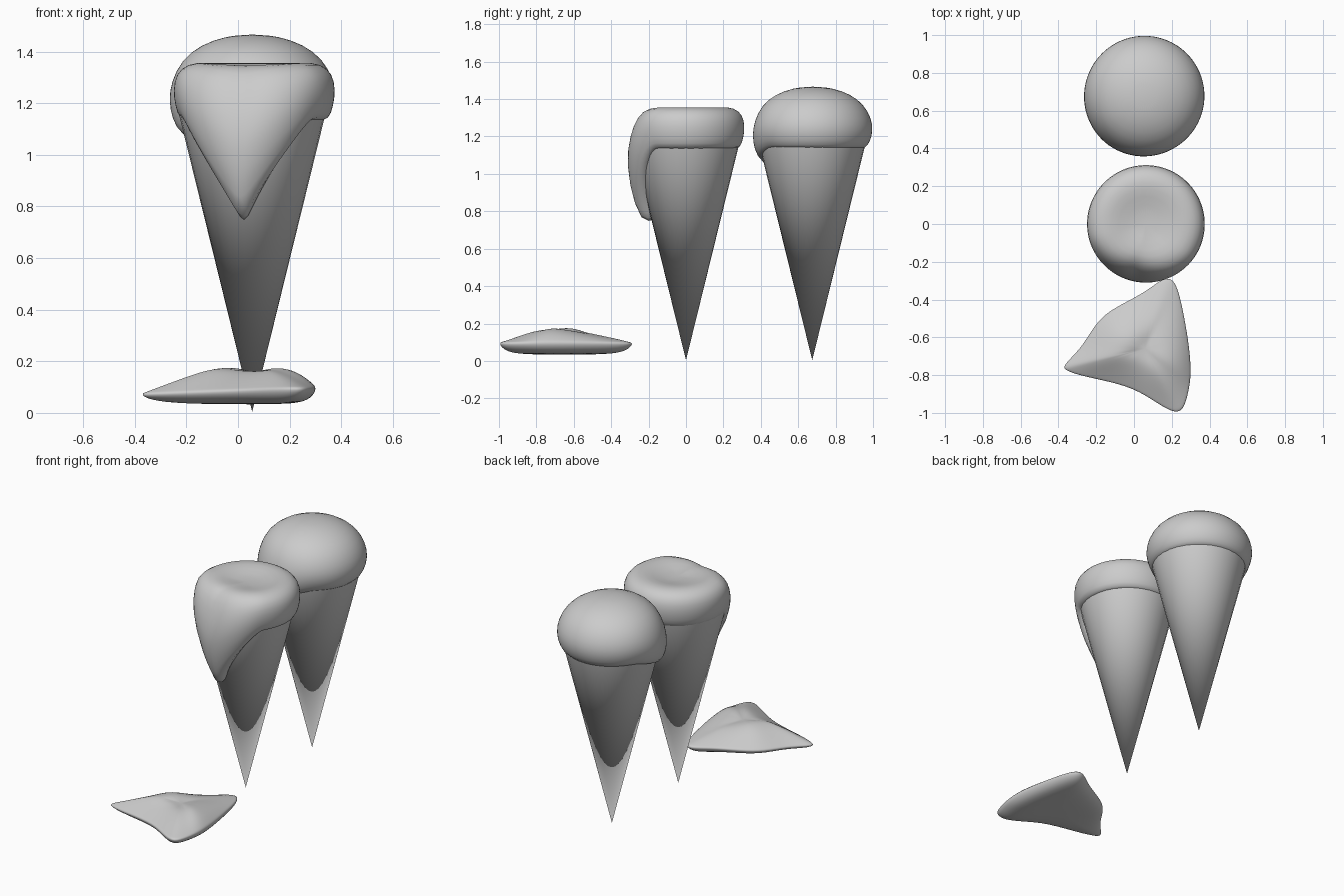
import bpy, math

if "Cube" in bpy.data.objects:
    bpy.data.objects.remove(bpy.data.objects["Cube"])

CX = 0.055  # shared centre line of both cones


def make_object(name, verts, faces, levels):
    mesh = bpy.data.meshes.new(name)
    mesh.from_pydata(verts, [], faces)
    mesh.polygons.foreach_set("use_smooth", [True] * len(mesh.polygons))
    obj = bpy.data.objects.new(name, mesh)
    bpy.context.collection.objects.link(obj)
    if levels:
        sub = obj.modifiers.new("smooth", "SUBSURF")
        sub.levels = sub.render_levels = levels
    return obj


def ring_faces(n, rings):
    """Pole at index 0, then quad rings going outwards."""
    faces = [(0, 1 + i, 1 + (i + 1) % n) for i in range(n)]
    for r in range(rings - 1):
        a, b = 1 + r * n, 1 + (r + 1) * n
        faces += [(a + i, b + i, b + (i + 1) % n, a + (i + 1) % n) for i in range(n)]
    return faces


def cone(name, y):
    bpy.ops.mesh.primitive_cone_add(vertices=32, radius1=0.283, radius2=0, depth=1.15,
                                    location=(CX, y, 0.579), rotation=(math.pi, 0, 0))
    bpy.context.object.name = name
    bpy.ops.object.shade_smooth_by_angle(angle=math.radians(40))


def scoop(name, cx, cy, body, drip, heading, width, power):
    """Revolved (radius, height) profile that blends into a drip profile at one heading."""
    n = 40
    verts = [(cx, cy, body[0][1])]
    for (r0, z0), (r1, z1) in zip(body[1:], drip[1:]):
        for i in range(n):
            phi = (i - n / 2) * 2 * math.pi / n
            w = max(0, 1 - abs(phi) / width) ** power
            r, z = r0 + (r1 - r0) * w, z0 + (z1 - z0) * w
            a = heading + phi
            verts.append((cx + r * math.sin(a), cy - r * math.cos(a), z))
    make_object(name, verts, ring_faces(n, len(body) - 1), 1)


# Cones
cone("front_cone", 0)
cone("back_cone", 0.675)

# Flattened scoop with a long drip down the front
scoop("front_scoop", 0.063, 0,
      [(0, 1.33), (0.1, 1.335), (0.19, 1.36), (0.26, 1.353), (0.305, 1.315),
       (0.316, 1.25), (0.308, 1.19), (0.29, 1.135), (0.25, 1.135)],
      [(0, 1.33), (0.1, 1.345), (0.17, 1.35), (0.225, 1.32), (0.275, 1.23),
       (0.318, 1.08), (0.31, 0.93), (0.245, 0.70), (0.155, 0.74)],
      -0.2, 1.1, 1.2)

# Domed scoop with a short sag at the front left
scoop("back_scoop", 0.055, 0.678,
      [(0, 1.467), (0.1, 1.46), (0.2, 1.428), (0.275, 1.37), (0.315, 1.295),
       (0.323, 1.23), (0.308, 1.175), (0.283, 1.135), (0.24, 1.135)],
      [(0, 1.467), (0.1, 1.46), (0.2, 1.425), (0.275, 1.36), (0.315, 1.26),
       (0.327, 1.17), (0.32, 1.09), (0.29, 1.025), (0.23, 1.03)],
      -0.7, 1.3, 1.0)

# Melted puddle: three-cornered outline with two soft humps
outline = [(-0.40, -0.76), (-0.29, -0.66), (-0.22, -0.535), (-0.14, -0.45), (0.05, -0.36),
           (0.14, -0.285), (0.20, -0.268), (0.24, -0.33), (0.275, -0.5), (0.30, -0.65),
           (0.312, -0.8), (0.295, -0.9), (0.265, -1.01), (0.20, -1.005), (0.10, -0.94),
           (-0.03, -0.86), (-0.29, -0.81), (-0.37, -0.78)]
px, py = 0.06, -0.66


def bump(x, y, hx, hy, s):
    return math.exp(-((x - hx) ** 2 + (y - hy) ** 2) / s ** 2)


verts = [(px, py, 0.155)]
for s, top in [(0.3, 1), (0.55, 1), (0.78, 1), (0.93, 1), (1, 0), (0.88, -1), (0.5, -1)]:
    for ox, oy in outline:
        x, y = px + (ox - px) * s, py + (oy - py) * s
        rim = 0.07 + 0.025 * min(1, max(0, (x + 0.4) / 0.6))
        power = 4 if ox > 0.22 and -0.9 < oy < -0.4 else 2
        if top == 1:
            peak = 0.15 + 0.05 * bump(x, y, -0.1, -0.61, 0.16) \
                + 0.035 * bump(x, y, 0.2, -0.76, 0.14)
            z = rim + (peak - rim) * (1 - s ** power)
        else:
            z = rim if top == 0 else 0.033 + 0.012 * (s > 0.6)
        verts.append((x, y, z))
n = len(outline)
faces = ring_faces(n, 7)
faces.append(tuple(1 + 6 * n + i for i in range(n)))
make_object("melted_puddle", verts, [tuple(reversed(f)) for f in faces[:-1]] + [faces[-1]], 2)

# Consistent outward normals
for obj in bpy.context.collection.objects:
    bpy.ops.object.select_all(action="DESELECT")
    obj.select_set(True)
    bpy.context.view_layer.objects.active = obj
    bpy.ops.object.mode_set(mode="EDIT")
    bpy.ops.mesh.select_all(action="SELECT")
    bpy.ops.mesh.normals_make_consistent(inside=False)
    bpy.ops.object.mode_set(mode="OBJECT")
